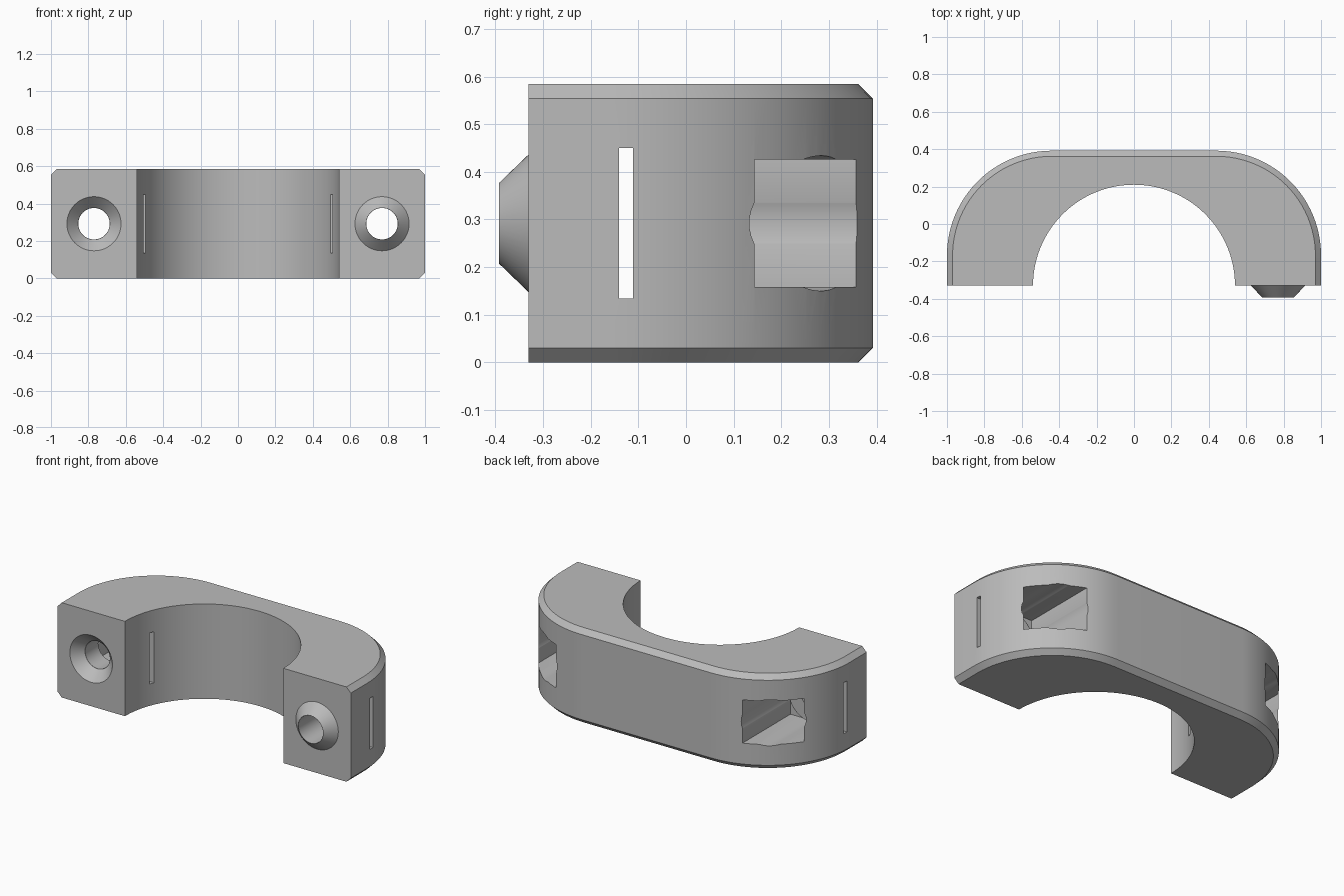
import bpy, bmesh, math
from mathutils import Matrix, Vector

if "Cube" in bpy.data.objects:
    bpy.data.objects.remove(bpy.data.objects["Cube"])

HEIGHT, FRONT, CHAMFER = 0.584, -0.33, 0.03
BOLT_X, MID = 0.77, HEIGHT / 2
BOLT_R, CONE_R, CONE_DEPTH = 0.084, 0.145, 0.062

grey = bpy.data.materials.new("plain grey")
grey.use_nodes = True
colour = (0.5, 0.5, 0.5, 1)
grey.diffuse_color = colour
grey.node_tree.nodes["Principled BSDF"].inputs["Base Color"].default_value = colour


def finish(name, bm):
    bmesh.ops.recalc_face_normals(bm, faces=bm.faces)
    mesh = bpy.data.meshes.new(name)
    bm.to_mesh(mesh)
    bm.free()
    obj = bpy.data.objects.new(name, mesh)
    bpy.context.collection.objects.link(obj)
    mesh.materials.append(grey)
    return obj


def box(name, centre, size):
    bm = bmesh.new()
    place = Matrix.Translation(centre) @ Matrix.Diagonal((*size, 1))
    bmesh.ops.create_cube(bm, size=1, matrix=place)
    return finish(name, bm)


def cone(name, x, y0, y1, r0, r1):
    """Round section along y, radius r0 at y0 and r1 at y1."""
    bm = bmesh.new()
    place = Matrix.Translation((x, (y0 + y1) / 2, MID)) @ Matrix.Rotation(-math.pi / 2, 4, 'X')
    bmesh.ops.create_cone(bm, cap_ends=True, segments=64, radius1=r0, radius2=r1,
                          depth=y1 - y0, matrix=place)
    return finish(name, bm)


def combine(target, tool, operation):
    mod = target.modifiers.new(operation.lower(), 'BOOLEAN')
    mod.operation, mod.solver, mod.object = operation, 'EXACT', tool
    bpy.context.view_layer.objects.active = target
    bpy.ops.object.modifier_apply(modifier=mod.name)
    bpy.data.objects.remove(tool)


def arc(cx, cy, r, start, end, steps):
    for i in range(steps + 1):
        a = math.radians(start + (end - start) * i / steps)
        yield (cx + r * math.cos(a), cy + r * math.sin(a))


def outline(inset):
    """Rounded outer edge, then the half-round bore."""
    pts = [(1 - inset, FRONT)]
    pts += arc(0.44, -0.168, 0.56 - inset, 0, 90, 24)
    pts += arc(-0.44, -0.168, 0.56 - inset, 90, 180, 24)
    pts.append((inset - 1, FRONT))
    pts += arc(0, FRONT, 0.54, 180, 0, 64)
    return pts


# Clamp body with chamfered outer edges
bm = bmesh.new()
layers = [(0, CHAMFER), (CHAMFER, 0), (HEIGHT - CHAMFER, 0), (HEIGHT, CHAMFER)]
rings = [[bm.verts.new((x, y, z)) for x, y in outline(inset)] for z, inset in layers]
for low, high in zip(rings, rings[1:]):
    for i in range(len(low)):
        j = (i + 1) % len(low)
        bm.faces.new((low[i], low[j], high[j], high[i]))
bm.faces.new(rings[0][::-1])
bm.faces.new(rings[-1])
body = finish("clamp_half", bm)

# Locating cone on the left foot, matching socket in the right foot
combine(body, cone("locating_cone", BOLT_X, FRONT - CONE_DEPTH, FRONT + 0.02,
                   BOLT_R + 0.001, CONE_R + 0.019), 'UNION')
combine(body, cone("locating_socket", -BOLT_X, FRONT - 0.02, FRONT + CONE_DEPTH,
                   CONE_R + 0.019, BOLT_R + 0.001), 'DIFFERENCE')

# Bolt holes and deep pockets opening through the rounded shoulders
for x in (-BOLT_X, BOLT_X):
    combine(body, cone("bolt_hole", x, -0.6, 0.6, BOLT_R, BOLT_R), 'DIFFERENCE')
    combine(body, box("pocket", (x, 0.245, MID), (0.27, 0.71, 0.267)), 'DIFFERENCE')
    combine(body, cone("pocket_round", x, -0.112, 0.6, 0.142, 0.142), 'DIFFERENCE')

# Narrow slot through both arms
combine(body, box("tie_slot", (0, -0.126, MID), (2.4, 0.03, 0.315)), 'DIFFERENCE')

bpy.ops.object.select_all(action='DESELECT')
body.select_set(True)
bpy.context.view_layer.objects.active = body
bpy.ops.object.shade_smooth_by_angle(angle=math.radians(25))
